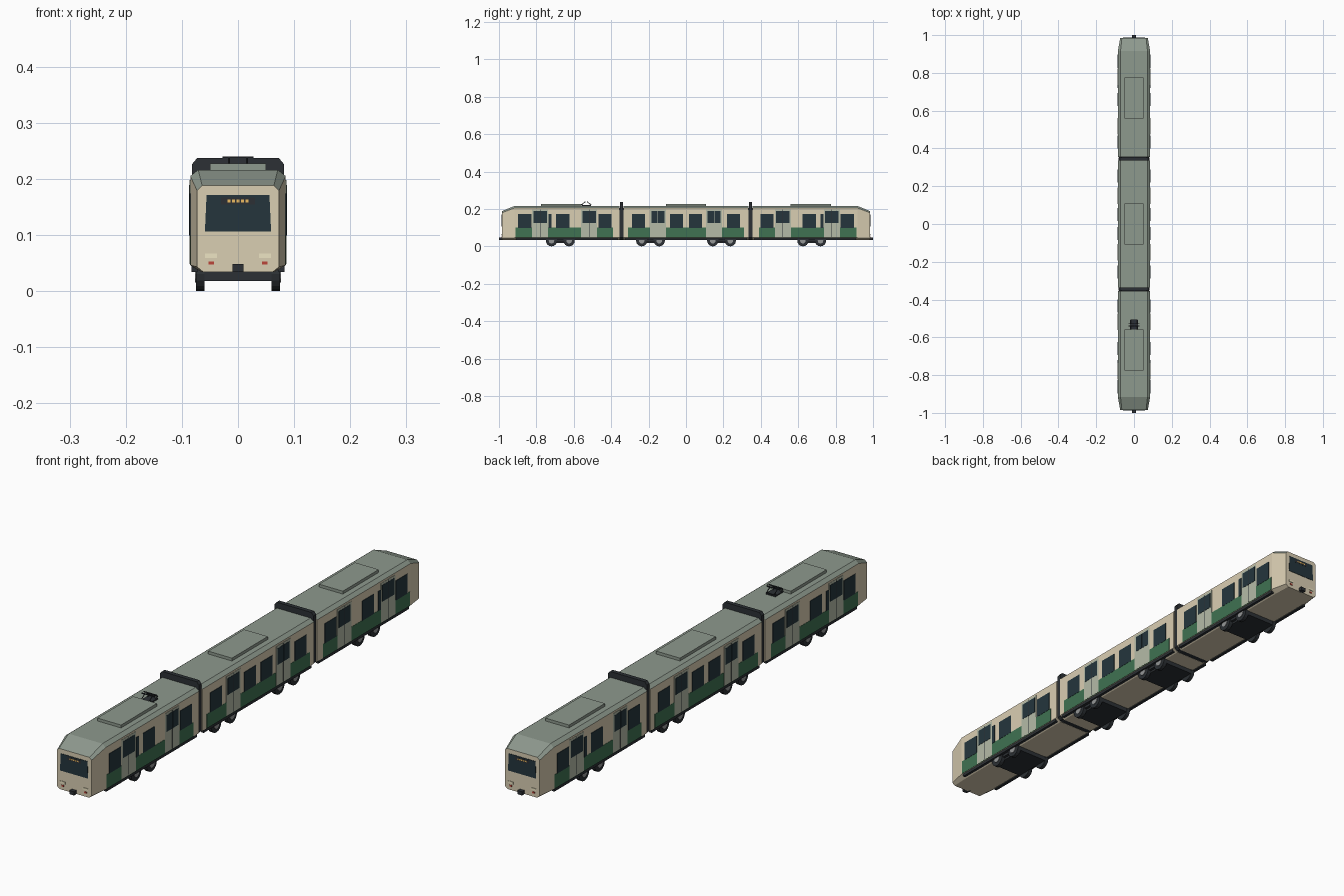
import bpy, bmesh, math
from mathutils import Vector

if "Cube" in bpy.data.objects:
    bpy.data.objects.remove(bpy.data.objects["Cube"])


def mat(name, r, g, b):
    m = bpy.data.materials.new(name)
    m.diffuse_color = (r, g, b, 1)
    m.use_nodes = True
    m.node_tree.nodes["Principled BSDF"].inputs["Base Color"].default_value = m.diffuse_color
    return m


CREAM = mat("cream_paint", 0.70, 0.62, 0.45)
ROOF = mat("roof_paint", 0.27, 0.32, 0.27)
GREEN = mat("green_paint", 0.05, 0.17, 0.085)
GLASS = mat("dark_glass", 0.018, 0.036, 0.046)
DOOR = mat("door_paint", 0.46, 0.50, 0.39)
DARK = mat("dark_rubber", 0.025, 0.03, 0.035)
METAL = mat("hub_metal", 0.30, 0.31, 0.31)
AMBER = mat("amber", 0.85, 0.5, 0.12)
LAMP = mat("lamp", 0.85, 0.78, 0.55)
RED = mat("red_lamp", 0.5, 0.06, 0.04)


def finish(bm, name, mats):
    bmesh.ops.recalc_face_normals(bm, faces=bm.faces)
    me = bpy.data.meshes.new(name)
    bm.to_mesh(me)
    bm.free()
    for m in mats:
        me.materials.append(m)
    ob = bpy.data.objects.new(name, me)
    bpy.context.collection.objects.link(ob)
    return ob


def loft(name, sections, mats):
    """sections: (y, half profile of (x, z) from bottom to top), mirrored in x."""
    bm = bmesh.new()
    rings = []
    for y, half in sections:
        pts = half + [(-x, z) for x, z in reversed(half)]
        rings.append([bm.verts.new((x, y, z)) for x, z in pts])
    n, top = len(rings[0]), len(sections[0][1]) - 1
    for a, b in zip(rings, rings[1:]):
        for i in range(n):
            j = (i + 1) % n
            f = bm.faces.new((a[i], a[j], b[j], b[i]))
            if len(mats) > 1 and top - 1 <= i <= top + 1:
                f.material_index = 1
    bm.faces.new(rings[0])
    bm.faces.new(rings[-1])
    return finish(bm, name, mats)


def box(name, x0, x1, y0, y1, z0, z1, m):
    bm = bmesh.new()
    bmesh.ops.create_cube(bm, size=1)
    for v in bm.verts:
        v.co = Vector(((x0 + x1) / 2 + v.co.x * (x1 - x0),
                       (y0 + y1) / 2 + v.co.y * (y1 - y0),
                       (z0 + z1) / 2 + v.co.z * (z1 - z0)))
    return finish(bm, name, [m])


def side_panel(name, y, half, z0, z1, m, out):
    """Thin panel on both sides of the body."""
    for s, tag in ((1, "right"), (-1, "left")):
        xs = sorted((s * 0.083, s * (0.085 + out)))
        box(f"{name}_{tag}", *xs, y - half, y + half, z0, z1, m)


def rod(name, a, b, r, m, sides=6):
    a, b = Vector(a), Vector(b)
    bm = bmesh.new()
    bmesh.ops.create_cone(bm, cap_ends=True, segments=sides, radius1=r, radius2=r,
                          depth=(b - a).length)
    ob = finish(bm, name, [m])
    ob.rotation_mode = 'QUATERNION'
    ob.rotation_quaternion = (b - a).to_track_quat('Z', 'Y')
    ob.location = (a + b) / 2
    return ob


# Car bodies
BODY = [(0.065, 0.034), (0.085, 0.046), (0.085, 0.205), (0.071, 0.216)]
NOSE = [(0.062, 0.034), (0.073, 0.043), (0.073, 0.179), (0.064, 0.188)]
loft("front_car_body", [(-0.985, NOSE), (-0.917, BODY), (-0.355, BODY)], [CREAM, ROOF])
loft("middle_car_body", [(-0.335, BODY), (0.335, BODY)], [CREAM, ROOF])
loft("rear_car_body", [(0.355, BODY), (0.917, BODY), (0.985, NOSE)], [CREAM, ROOF])

# Gangway bellows
BELLOW = [(0.070, 0.036), (0.082, 0.046), (0.082, 0.226), (0.073, 0.237)]
for y, tag in ((-0.345, "front"), (0.345, "rear")):
    loft(f"{tag}_gangway", [(y - 0.008, BELLOW), (y + 0.008, BELLOW)], [DARK])
    core = [(x * 0.93, z * 0.93 + 0.003) for x, z in BODY]
    loft(f"{tag}_gangway_core", [(y - 0.012, core), (y + 0.012, core)], [DARK])

# Roof equipment pods
for y, tag in ((-0.667, "front"), (0, "middle"), (0.667, "rear")):
    box(f"{tag}_roof_pod", -0.05, 0.05, y - 0.108, y + 0.108, 0.214, 0.227, ROOF)


def door(y):
    side_panel("door", y, 0.043, 0.048, 0.198, DOOR, 0.0012)
    for k in (-1, 1):
        side_panel("door_window", y + k * 0.0185, 0.0172, 0.126, 0.189, GLASS, 0.002)
    side_panel("door_seam", y, 0.001, 0.05, 0.196, DARK, 0.0016)


def stripe(y0, y1):
    side_panel("green_stripe", (y0 + y1) / 2, (y1 - y0) / 2, 0.046, 0.1, GREEN, 0.0008)


# Livery, windows and doors: end cars mirror each other
for s in (-1, 1):
    stripe(*sorted((s * 0.912, s * 0.39)))
    for y in (0.862, 0.659, 0.434):
        side_panel("window", s * y, 0.035, 0.099, 0.174, GLASS, 0.0016)
    side_panel("narrow_window", s * 0.728, 0.008, 0.099, 0.174, GLASS, 0.002)
    door(s * 0.78)
    door(s * 0.518)
    for y in (0.254, 0.05):
        side_panel("window", s * y, 0.035, 0.099, 0.174, GLASS, 0.0016)
    door(s * 0.15)
stripe(-0.31, 0.31)

# Cab faces: windshield, display, lamps, coupler
for s, tag in ((-1, "front"), (1, "rear")):
    def face_box(name, x0, x1, z0, z1, m, out, depth=0.004):
        ys = sorted((s * (0.985 - depth), s * (0.985 + out)))
        return box(f"{tag}_{name}", x0, x1, *ys, z0, z1, m)

    shield = [(0.059, 0.106), (0.056, 0.171)]
    loft(f"{tag}_windshield", [(s * 0.982, shield), (s * 0.9865, shield)], [GLASS])
    face_box("display", -0.03, 0.03, 0.154, 0.167, DARK, 0.002)
    for i in range(5):
        x = (i - 2) * 0.008
        face_box("display_segment", x - 0.003, x + 0.003, 0.158, 0.163, AMBER, 0.0026)
    for k in (-1, 1):
        face_box("headlamp", k * 0.048 - 0.011, k * 0.048 + 0.011, 0.059, 0.067, LAMP, 0.002)
        face_box("tail_lamp", k * 0.048 - 0.005, k * 0.048 + 0.005, 0.047, 0.053, RED, 0.002)
    face_box("coupler", -0.010, 0.010, 0.034, 0.048, DARK, 0.015, 0.01)

# Dark sills under the car sides
for y0, y1, tag in ((-0.91, -0.365, "front"), (-0.325, 0.325, "middle"), (0.365, 0.91, "rear")):
    for s in (-1, 1):
        box(f"{tag}_sill", *sorted((s * 0.072, s * 0.083)), y0, y1, 0.034, 0.046, DARK)

# Bogies with wheels
for yc in (-0.672, -0.19, 0.19, 0.672):
    box("bogie_frame", -0.06, 0.06, yc - 0.075, yc + 0.075, 0.018, 0.036, DARK)
    for s in (-1, 1):
        box("bogie_side_bar", *sorted((s * 0.058, s * 0.07)), yc - 0.06, yc + 0.06,
            0.026, 0.036, DARK)
        for dy in (-0.047, 0.047):
            y = yc + dy
            rod("wheel", (s * 0.06, y, 0.03), (s * 0.075, y, 0.03), 0.03, DARK, 16)
            rod("wheel_hub", (s * 0.07, y, 0.03), (s * 0.077, y, 0.03), 0.015, METAL, 12)

# Pantograph on the front car
py = -0.533
box("pantograph_base", -0.02, 0.02, py - 0.024, py + 0.024, 0.215, 0.220, DARK)
for s in (-1, 1):
    for k in (-1, 1):
        rod("pantograph_arm", (s * 0.016, py + k * 0.026, 0.224),
            (s * 0.016, py + k * 0.005, 0.237), 0.0016, DARK)
        rod("pantograph_leg", (s * 0.016, py + k * 0.012, 0.219),
            (s * 0.016, py + k * 0.026, 0.224), 0.0016, DARK)
    box("contact_strip", -0.028, 0.028, py + s * 0.007 - 0.002, py + s * 0.007 + 0.002,
        0.237, 0.240, DARK)
    rod("pantograph_crossbar", (-0.018, py + s * 0.026, 0.224),
        (0.018, py + s * 0.026, 0.224), 0.0016, DARK)
